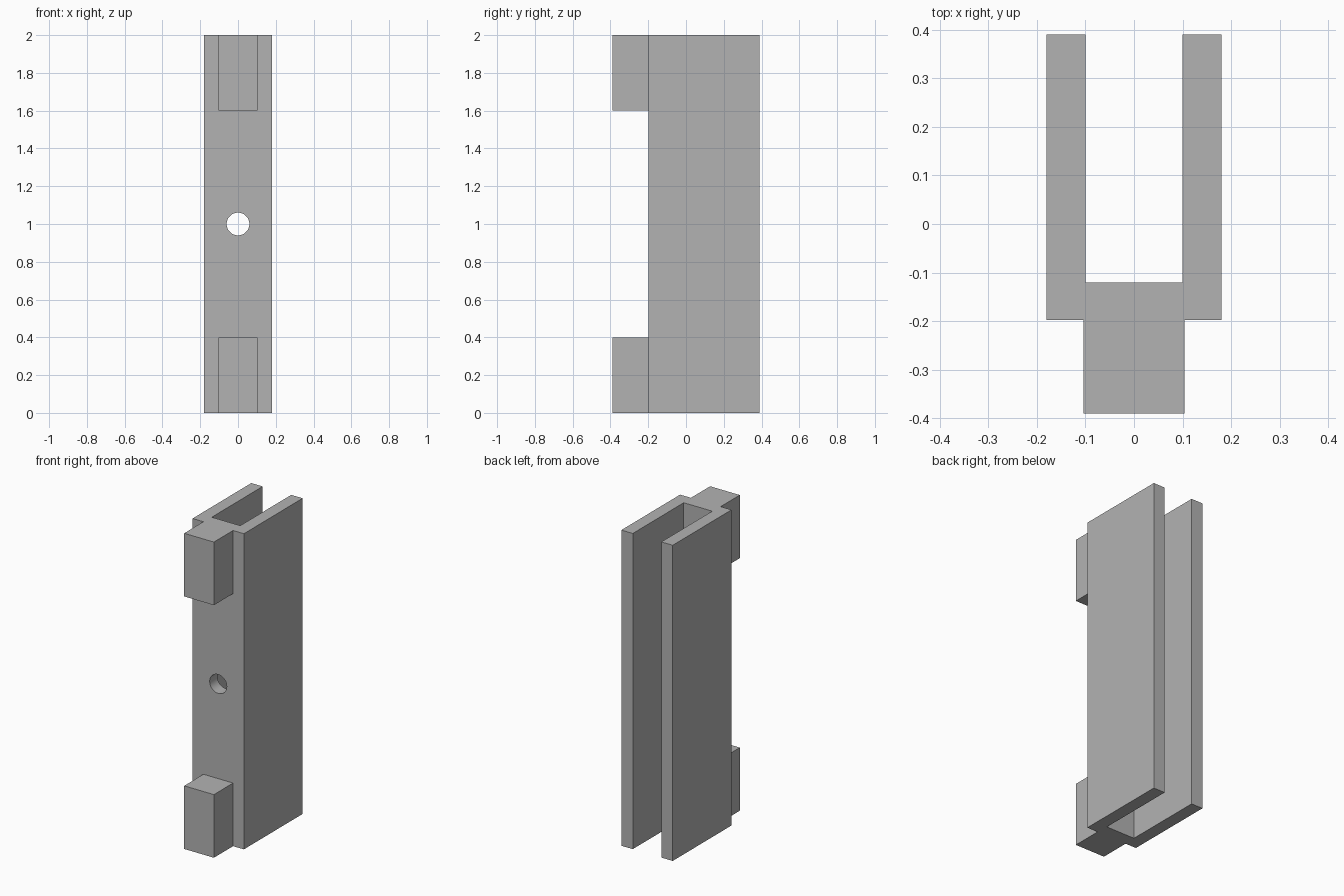
import bpy
import bmesh

if "Cube" in bpy.data.objects:
    bpy.data.objects.remove(bpy.data.objects["Cube"], do_unlink=True)

HEIGHT = 2.0
HALF_W, INNER = 0.18, 0.10           # outer and inner half widths
BACK, WEB_IN, WEB_OUT, FRONT = 0.39, -0.12, -0.198, -0.39
LUG_HALF, LUG_H = 0.104, 0.4
HOLE_R = 0.06

grey = bpy.data.materials.new("plain grey")
grey.use_nodes = True
colour = (0.45, 0.45, 0.45, 1)
grey.diffuse_color = colour
grey.node_tree.nodes["Principled BSDF"].inputs["Base Color"].default_value = colour


def extrude_profile(name, points, z0, z1):
    """Extrude a closed xy outline between two heights."""
    bm = bmesh.new()
    face = bm.faces.new([bm.verts.new((x, y, z0)) for x, y in points])
    result = bmesh.ops.extrude_face_region(bm, geom=[face])
    top = [v for v in result["geom"] if isinstance(v, bmesh.types.BMVert)]
    bmesh.ops.translate(bm, verts=top, vec=(0, 0, z1 - z0))
    bmesh.ops.recalc_face_normals(bm, faces=bm.faces)
    mesh = bpy.data.meshes.new(name)
    bm.to_mesh(mesh)
    bm.free()
    mesh.materials.append(grey)
    obj = bpy.data.objects.new(name, mesh)
    bpy.context.collection.objects.link(obj)
    return obj


def combine(target, tool, operation):
    """Apply a boolean and discard the tool."""
    tool.hide_render = True
    mod = target.modifiers.new(operation.lower(), "BOOLEAN")
    mod.operation = operation
    mod.solver = "EXACT"
    mod.object = tool
    bpy.context.view_layer.objects.active = target
    bpy.ops.object.modifier_apply(modifier=mod.name)
    bpy.data.objects.remove(tool, do_unlink=True)


# U-shaped channel, open at the back
half = [(HALF_W, WEB_OUT), (HALF_W, BACK), (INNER, BACK), (INNER, WEB_IN)]
outline = half + [(-x, y) for x, y in reversed(half)]
channel = extrude_profile("channel", outline, 0, HEIGHT)

# Square lugs at both ends of the front face
lug = [(-LUG_HALF, FRONT), (LUG_HALF, FRONT), (LUG_HALF, WEB_OUT), (-LUG_HALF, WEB_OUT)]
for name, z in (("lower_lug", 0), ("upper_lug", HEIGHT - LUG_H)):
    combine(channel, extrude_profile(name, lug, z, z + LUG_H), "UNION")

# Round screw hole through the web
bpy.ops.mesh.primitive_cylinder_add(vertices=48, radius=HOLE_R, depth=0.2,
                                    location=(0, (WEB_IN + WEB_OUT) / 2, HEIGHT / 2),
                                    rotation=(1.5707963, 0, 0))
hole = bpy.context.object
hole.name = "hole_cutter"
hole.data.materials.append(grey)
combine(channel, hole, "DIFFERENCE")

# Smooth hole wall, crisp edges elsewhere
bpy.ops.object.select_all(action="DESELECT")
channel.select_set(True)
bpy.context.view_layer.objects.active = channel
bpy.ops.object.shade_smooth_by_angle(angle=0.5)
